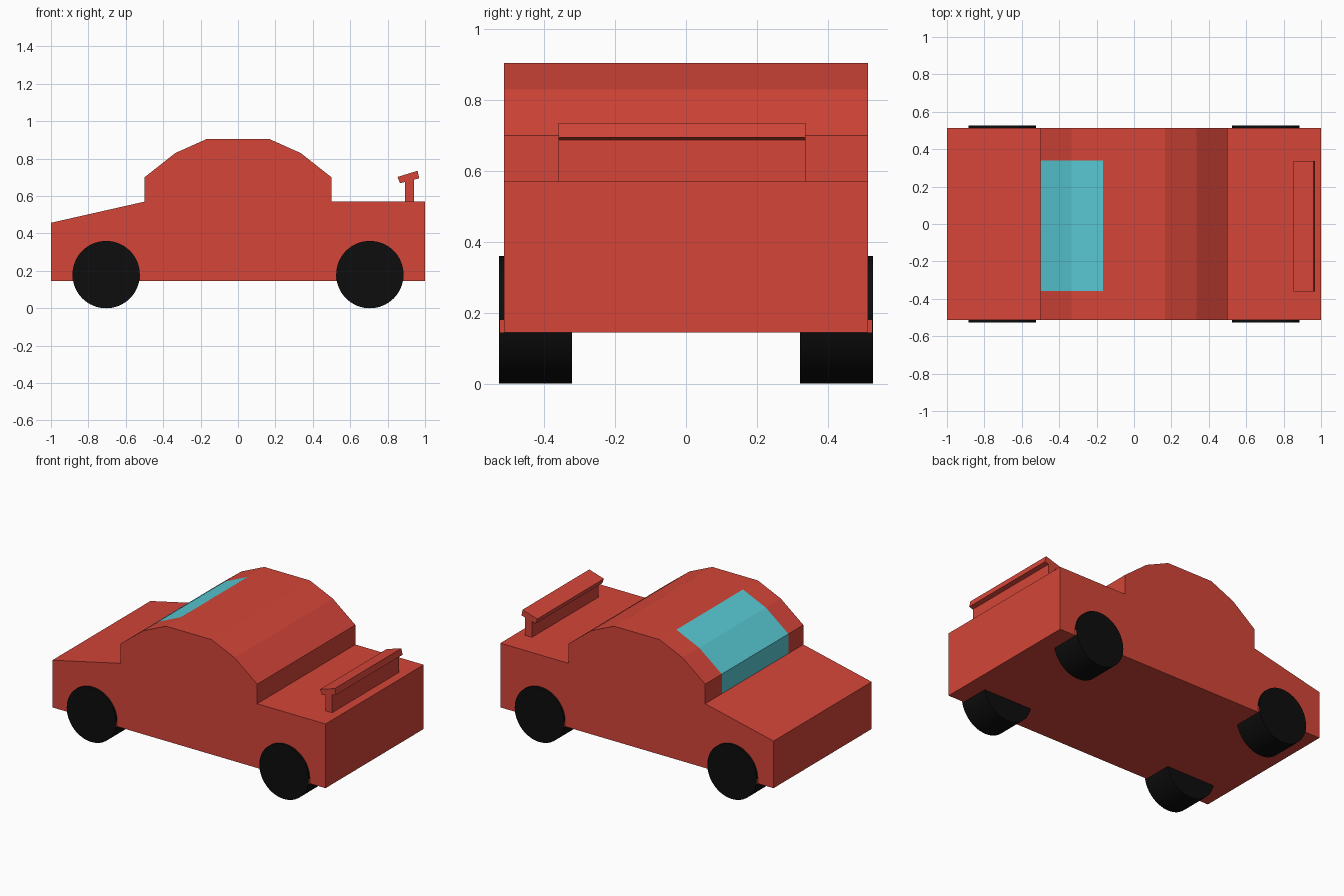
import bpy, bmesh, math
from mathutils import Vector

if "Cube" in bpy.data.objects:
    bpy.data.objects.remove(bpy.data.objects["Cube"])


def material(name, rgb):
    m = bpy.data.materials.new(name)
    m.diffuse_color = (*rgb, 1.0)
    m.use_nodes = True
    m.node_tree.nodes["Principled BSDF"].inputs["Base Color"].default_value = m.diffuse_color
    return m


RED = material("red_paint", (0.66, 0.06, 0.04))
GLASS = material("cyan_glass", (0.10, 0.59, 0.66))
RUBBER = material("black_rubber", (0.004, 0.004, 0.004))


def add_object(name, bm, *mats):
    bmesh.ops.recalc_face_normals(bm, faces=bm.faces)
    me = bpy.data.meshes.new(name)
    bm.to_mesh(me)
    bm.free()
    for m in mats:
        me.materials.append(m)
    ob = bpy.data.objects.new(name, me)
    bpy.context.collection.objects.link(ob)
    return ob


def extrude_profile(points, y0, y1):
    """Extrude an x/z profile along y."""
    bm = bmesh.new()
    face = bm.faces.new([bm.verts.new((x, y0, z)) for x, z in points])
    geom = bmesh.ops.extrude_face_region(bm, geom=[face])["geom"]
    verts = [g for g in geom if isinstance(g, bmesh.types.BMVert)]
    bmesh.ops.translate(bm, verts=verts, vec=(0, y1 - y0, 0))
    return bm


# Body: one side profile with bonnet, faceted cabin and boot
W = 0.513
WIN = (-0.357, 0.34)
cabin = [(-0.5, 0.57), (-0.5, 0.70), (-0.335, 0.83), (-0.167, 0.905)]
profile = ([(-1, 0.145), (-1, 0.457)] + cabin
           + [(-x, z) for x, z in reversed(cabin)] + [(1, 0.57), (1, 0.145)])
bm = extrude_profile(profile, -W, W)
# Windscreen: cut the body lengthwise and colour the front cabin facets
for y in WIN:
    bmesh.ops.bisect_plane(bm, geom=bm.verts[:] + bm.edges[:] + bm.faces[:],
                           plane_co=Vector((0, y, 0)), plane_no=Vector((0, 1, 0)))
bm.normal_update()
for f in bm.faces:
    c = f.calc_center_median()
    if WIN[0] < c.y < WIN[1] and -0.51 < c.x < -0.2 and c.z > 0.6 and abs(f.normal.y) < 0.5:
        f.material_index = 1
add_object("car_body", bm, RED, GLASS)

# Rear spoiler: upright and tilted wing
SPOILER = (-0.36, 0.337)
upright = [(0.892, 0.56), (0.941, 0.56), (0.941, 0.695), (0.892, 0.69)]
wing = [(0.853, 0.702), (0.866, 0.668), (0.969, 0.695), (0.960, 0.735)]
add_object("spoiler_upright", extrude_profile(upright, *SPOILER), RED)
add_object("spoiler_wing", extrude_profile(wing, *SPOILER), RED)

# Wheels, each with a small red axle plate behind the outer face
R, INNER, OUTER = 0.18, 0.321, 0.527
circle = [(R * math.cos(i * math.tau / 64), R * math.sin(i * math.tau / 64)) for i in range(64)]
for end, x in (("front", -0.705), ("rear", 0.705)):
    for side, s in (("left", -1), ("right", 1)):
        y0, y1 = sorted((s * INNER, s * OUTER))
        wheel = add_object(f"{end}_{side}_wheel",
                           extrude_profile([(x + a, R + b) for a, b in circle], y0, y1), RUBBER)
        bpy.context.view_layer.objects.active = wheel
        wheel.select_set(True)
        bpy.ops.object.shade_smooth_by_angle(angle=math.radians(30))
        wheel.select_set(False)
        y0, y1 = sorted((s * 0.50, s * 0.525))
        plate = [(x - R, 0.145), (x + R, 0.145), (x + R, R), (x - R, R)]
        add_object(f"{end}_{side}_axle_plate", extrude_profile(plate, y0, y1), RED)
